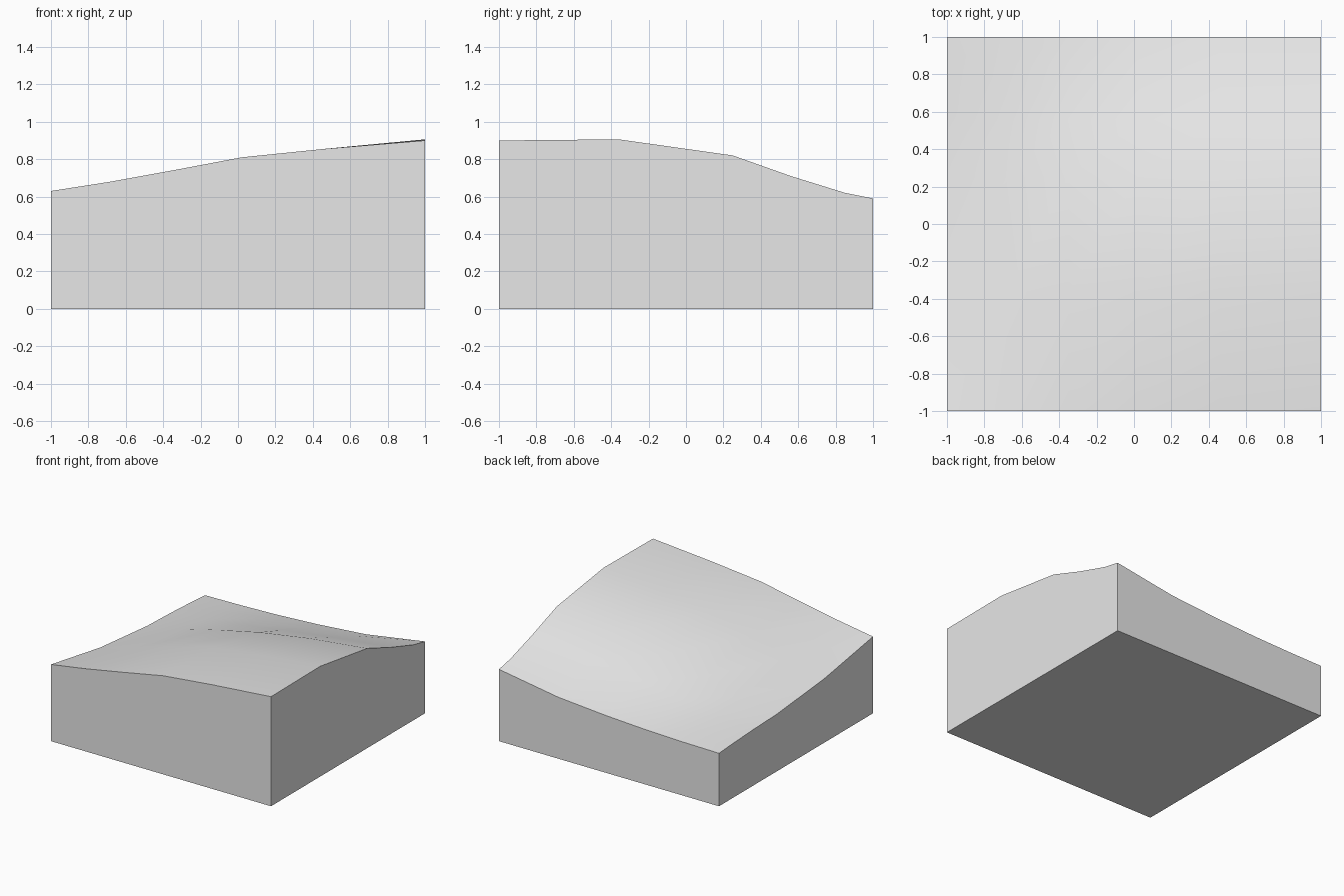
import bpy, bmesh, math

if "Cube" in bpy.data.objects:
    bpy.data.objects.remove(bpy.data.objects["Cube"], do_unlink=True)

# Plain grey material
grey = bpy.data.materials.new("plain_grey")
grey.use_nodes = True
colour = (0.8, 0.8, 0.8, 1.0)
grey.diffuse_color = colour
for node in grey.node_tree.nodes:
    if node.type == "BSDF_PRINCIPLED":
        node.inputs["Base Color"].default_value = colour

# Hillside height profiles, one row per station from front to back
columns = [-1, -0.68, -0.35, 0.02, 0.46, 1]
profiles = {
    -1.0: [0.63, 0.68, 0.74, 0.81, 0.855, 0.90],
    -0.36: [0.525, 0.61, 0.71, 0.80, 0.855, 0.906],
    0.25: [0.47, 0.53, 0.61, 0.69, 0.76, 0.82],
    0.56: [0.46, 0.49, 0.535, 0.59, 0.65, 0.71],
    0.85: [0.445, 0.46, 0.475, 0.505, 0.55, 0.62],
    1.0: [0.435, 0.44, 0.45, 0.47, 0.505, 0.59],
}

# Sloping top surface
bm = bmesh.new()
rows = [[bm.verts.new((x, y, z)) for x, z in zip(columns, heights)]
        for y, heights in profiles.items()]
for near, far in zip(rows, rows[1:]):
    for i in range(len(columns) - 1):
        bm.faces.new((near[i], near[i + 1], far[i + 1], far[i]))

# Straight side walls dropped from the rim to the ground
rim = [e for e in bm.edges if e.is_boundary]
walls = bmesh.ops.extrude_edge_only(bm, edges=rim)["geom"]
for v in walls:
    if isinstance(v, bmesh.types.BMVert):
        v.co.z = 0

# Flat underside
bmesh.ops.holes_fill(bm, edges=[e for e in bm.edges if e.is_boundary], sides=0)
bmesh.ops.recalc_face_normals(bm, faces=bm.faces)

mesh = bpy.data.meshes.new("hillside_block")
bm.to_mesh(mesh)
bm.free()
mesh.materials.append(grey)
block = bpy.data.objects.new("hillside_block", mesh)
bpy.context.collection.objects.link(block)

# Smooth slope with crisp rim and corners
bpy.ops.object.select_all(action="DESELECT")
block.select_set(True)
bpy.context.view_layer.objects.active = block
bpy.ops.object.shade_smooth_by_angle(angle=math.radians(35))
